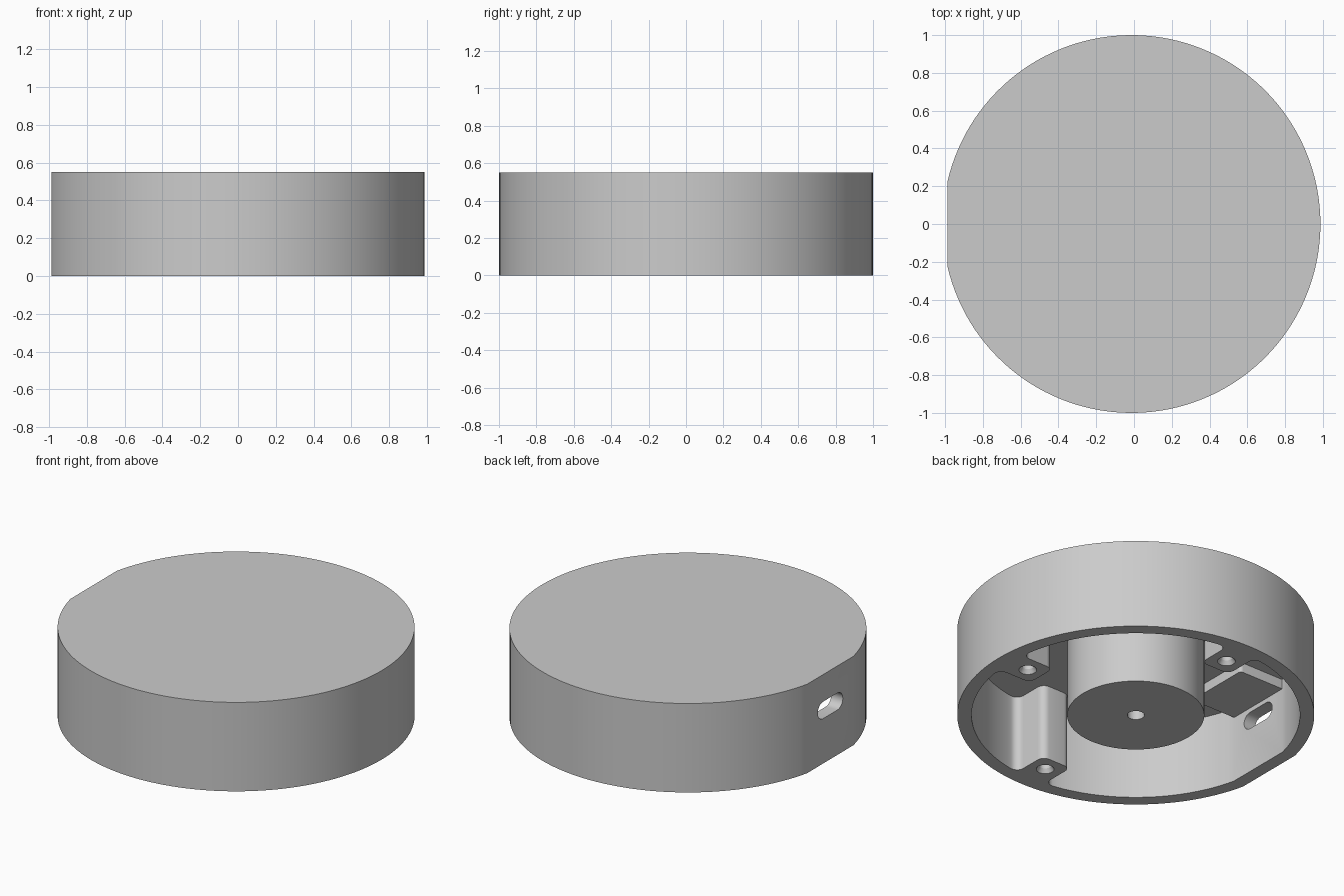
import bpy, bmesh, math
from mathutils import Vector, Matrix

if "Cube" in bpy.data.objects:
    bpy.data.objects.remove(bpy.data.objects["Cube"])

CX = -0.013            # disc centre, offset because one side is cut flat
H, CEIL = 0.55, 0.47   # total height, cavity ceiling
R, FLAT = 1.0, 0.974   # outer radius, distance to outer flat
RI, FLATI = 0.92, 0.895

grey = bpy.data.materials.new("plain grey")
grey.diffuse_color = (0.6, 0.6, 0.6, 1)
grey.use_nodes = True
grey.node_tree.nodes["Principled BSDF"].inputs["Base Color"].default_value = grey.diffuse_color


def arc(r, a0, a1, n):
    return [Vector((r * math.cos(a0 + (a1 - a0) * i / n),
                    r * math.sin(a0 + (a1 - a0) * i / n))) for i in range(n + 1)]


def rounded(corners, n=6):
    """Polygon from (point, radius) corners, with each radius filleted."""
    out = []
    for i, (p, r) in enumerate(corners):
        if r == 0:
            out.append(p)
            continue
        a = (corners[i - 1][0] - p).normalized()
        b = (corners[(i + 1) % len(corners)][0] - p).normalized()
        half = a.angle(b) / 2
        t = r / math.tan(half)
        c = p + (a + b).normalized() * r / math.sin(half)
        s, e = p + a * t - c, p + b * t - c
        turn = math.atan2(s.x * e.y - s.y * e.x, s.dot(e))
        for k in range(n + 1):
            out.append(c + Matrix.Rotation(turn * k / n, 2) @ s)
    return out


def finish(name, bm, shift=True):
    bmesh.ops.recalc_face_normals(bm, faces=bm.faces)
    me = bpy.data.meshes.new(name)
    bm.to_mesh(me)
    bm.free()
    me.materials.append(grey)
    ob = bpy.data.objects.new(name, me)
    ob.location.x = CX
    bpy.context.collection.objects.link(ob)
    return ob


def prism(name, pts, z0, z1, matrix=Matrix()):
    bm = bmesh.new()
    f = bm.faces.new([bm.verts.new((p.x, p.y, z0)) for p in pts])
    ext = bmesh.ops.extrude_face_region(bm, geom=[f])["geom"]
    bmesh.ops.translate(bm, vec=(0, 0, z1 - z0),
                        verts=[v for v in ext if isinstance(v, bmesh.types.BMVert)])
    bm.transform(matrix)
    return finish(name, bm)


def lathe_cut(name, profile, x=0, y=0, n=32):
    """Closed round cutter from (radius, z) rings."""
    bm = bmesh.new()
    rings = [[bm.verts.new((x + p.x, y + p.y, z)) for p in arc(r, 0, 2 * math.pi, n)[:-1]]
             for r, z in profile]
    for lo, hi in zip(rings, rings[1:]):
        for i in range(n):
            bm.faces.new((lo[i], lo[(i + 1) % n], hi[(i + 1) % n], hi[i]))
    bm.faces.new(rings[0])
    bm.faces.new(rings[-1])
    return finish(name, bm)


def cut(target, cutters):
    for c in cutters:
        m = target.modifiers.new(c.name, 'BOOLEAN')
        m.operation, m.solver, m.object = 'DIFFERENCE', 'EXACT', c
        bpy.context.view_layer.objects.active = target
        bpy.ops.object.modifier_apply(modifier=m.name)
        bpy.data.objects.remove(c)


def smooth(ob):
    bpy.ops.object.select_all(action='DESELECT')
    ob.select_set(True)
    bpy.context.view_layer.objects.active = ob
    bpy.ops.object.shade_smooth_by_angle(angle=math.radians(30))


# Outer shell: disc with one flat side
end = math.pi - math.acos(FLAT / R)
shell = prism("shell", arc(R, -end, end, 128), 0, H)

# Cavity outline: arcs interrupted by three screw posts
W, INNER = 0.10, 0.69
delta = math.asin(W / RI)
endi = math.pi - math.acos(FLATI / RI)
corners, start = [], -endi
for post in (-math.pi / 2, 0, math.pi / 2):
    stop = post - delta
    corners += [(p, 0) for p in arc(RI, start, stop - 0.09, 24)]
    rot = Matrix.Rotation(post, 2)
    rim = RI * math.cos(delta)
    for px, py, r in ((rim, -W, 0.045), (INNER, -W, 0.045), (INNER, W, 0.045), (rim, W, 0.045)):
        corners.append((rot @ Vector((px, py)), r))
    start = post + delta + 0.09
corners += [(p, 0) for p in arc(RI, start, endi, 24)]
cavity = prism("cavity_cutter", rounded(corners), -0.1, CEIL)

# Cable slot through the flat side
sl, sr = 0.07, 0.0525
slot_pts = ([p + Vector((0, sl)) for p in arc(sr, 0, math.pi, 12)]
            + [p - Vector((0, sl)) for p in arc(sr, math.pi, 2 * math.pi, 12)])
to_wall = Matrix.Translation((0, 0, 0.33)) @ Matrix.Rotation(-math.pi / 2, 4, 'Y')
slot = prism("slot_cutter", slot_pts, 0.8, 1.1, to_wall)

# Screw holes in the posts, with a small countersink
screw = [(0.054, -0.01), (0.05, 0.0), (0.034, 0.025), (0.034, 0.3)]
holes = [lathe_cut("screw_cutter", screw, x, y) for x, y in ((0.79, 0), (0, 0.79), (0, -0.79))]
cut(shell, [cavity, slot] + holes)
smooth(shell)

# Central column with a blind hole
column = prism("centre_column", arc(0.384, 0, 2 * math.pi, 96)[:-1], 0, CEIL + 0.01)
cut(column, [lathe_cut("column_cutter", [(0.048, -0.1), (0.048, 0.3)])])
smooth(column)

# Board mount under the ceiling, above the cable slot
mount = [(Vector(p), r) for p, r in (((-0.91, -0.21), 0), ((-0.59, -0.21), 0.02),
                                     ((-0.59, 0.21), 0.02), ((-0.91, 0.21), 0))]
smooth(prism("board_mount", rounded(mount), 0.41, CEIL + 0.01))
